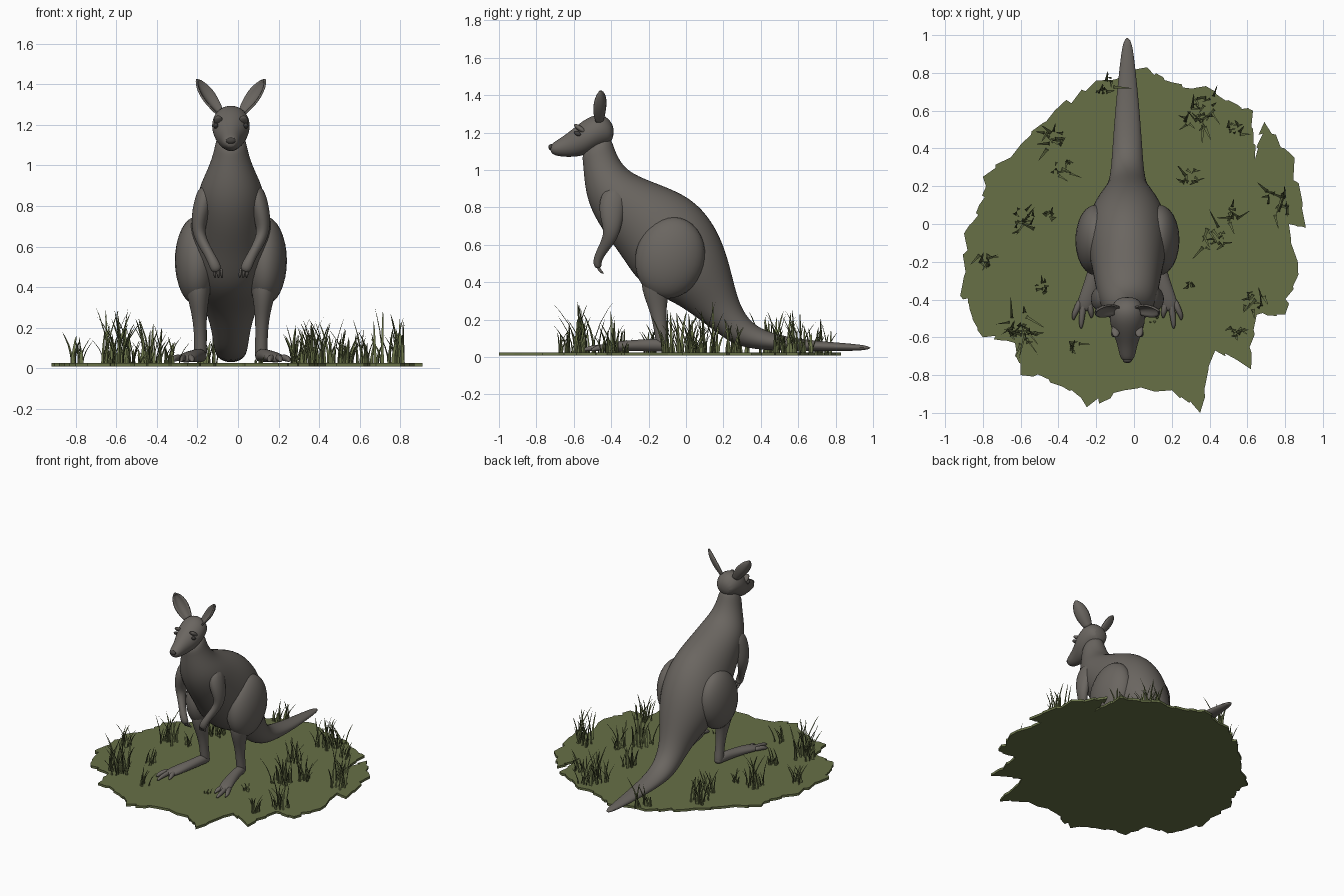
import bpy, bmesh, math, random
from mathutils import Vector

random.seed(7)
if "Cube" in bpy.data.objects:
    bpy.data.objects.remove(bpy.data.objects["Cube"])

MIDDLE = -0.035          # the animal stands a little off centre
FLOOR = 0.025


def material(name, r, g, b):
    m = bpy.data.materials.new(name)
    m.use_nodes = True
    m.diffuse_color = (r, g, b, 1)
    m.node_tree.nodes["Principled BSDF"].inputs["Base Color"].default_value = (r, g, b, 1)
    return m


FUR = material("grey_fur", 0.145, 0.132, 0.118)
DARK = material("dark_grey", 0.06, 0.055, 0.05)
GRASS = material("olive_grass", 0.135, 0.162, 0.062)


def finish(name, bm, mat, subdivide=0, x=0.0, smooth=True):
    bmesh.ops.recalc_face_normals(bm, faces=bm.faces)
    mesh = bpy.data.meshes.new(name)
    bm.to_mesh(mesh)
    bm.free()
    mesh.materials.append(mat)
    ob = bpy.data.objects.new(name, mesh)
    bpy.context.collection.objects.link(ob)
    ob.location.x = x
    if subdivide:
        ob.modifiers.new("Subdivision", "SUBSURF").levels = subdivide
        ob.modifiers["Subdivision"].render_levels = subdivide
    if smooth:
        bpy.ops.object.select_all(action="DESELECT")
        ob.select_set(True)
        bpy.context.view_layer.objects.active = ob
        bpy.ops.object.shade_smooth_by_angle(angle=math.radians(50))
    return ob


def loft(name, rings, mat=FUR, sides=12):
    """Skin elliptical rings, each given as centre, side vector and up vector."""
    bm = bmesh.new()
    loops = []
    for c, u, v in rings:
        angles = [2 * math.pi * i / sides for i in range(sides)]
        loops.append([bm.verts.new(c + 1.04 * (u * math.cos(a) + v * math.sin(a))) for a in angles])
    for a, b in zip(loops, loops[1:]):
        for i in range(sides):
            j = (i + 1) % sides
            bm.faces.new((a[i], a[j], b[j], b[i]))
    bm.faces.new(loops[0])
    bm.faces.new(loops[-1])
    return finish(name, bm, mat, 2, MIDDLE)


def profile_loft(name, rows):
    """Rows hold the upper and lower outline points (y, z) and the half width."""
    rings = []
    for yt, zt, yb, zb, w in rows:
        top, low = Vector((0, yt, zt)), Vector((0, yb, zb))
        rings.append(((top + low) / 2, Vector((w, 0, 0)), (top - low) / 2))
    return loft(name, rings)


def limb(name, side, path, sides=10):
    """Tube along points (x, y, z, half width, half depth)."""
    pts = [Vector((side * p[0], p[1], p[2])) for p in path]
    rings = []
    for i, p in enumerate(path):
        t = (pts[min(i + 1, len(pts) - 1)] - pts[max(i - 1, 0)]).normalized()
        u = Vector((1, 0, 0))
        u = (u - t * u.dot(t)).normalized()
        rings.append((pts[i], u * p[3], t.cross(u) * p[4]))
    return loft(name, rings, sides=sides)


def ball(name, centre, radii, mat=FUR, tilt=0.0):
    bm = bmesh.new()
    bmesh.ops.create_uvsphere(bm, u_segments=24, v_segments=16, radius=1)
    ob = finish(name, bm, mat)
    ob.location = (centre[0] + MIDDLE, centre[1], centre[2])
    ob.scale = radii
    ob.rotation_euler.x = tilt
    return ob


# Neck, trunk and tail in one flowing form
profile_loft("body_and_tail", [
    (-.41, 1.21, -.56, 1.10, .07), (-.385, 1.11, -.55, 1.04, .08),
    (-.34, 1.02, -.545, .95, .11), (-.26, .965, -.525, .82, .155),
    (-.12, .915, -.45, .68, .175), (.03, .85, -.35, .55, .20),
    (.14, .73, -.27, .42, .22), (.21, .58, -.17, .34, .205),
    (.25, .42, -.04, .28, .155), (.28, .30, .06, .21, .11),
    (.33, .20, .19, .11, .09), (.42, .135, .30, .04, .082),
    (.60, .095, .58, .03, .066), (.80, .078, .80, .03, .045),
    (.99, .062, 1.0, .036, .022)])

# Head from nose to nape
profile_loft("head", [
    (-.73, 1.13, -.725, 1.09, .025), (-.70, 1.153, -.69, 1.073, .043),
    (-.64, 1.19, -.62, 1.068, .054), (-.57, 1.25, -.55, 1.075, .084),
    (-.50, 1.295, -.50, 1.10, .097), (-.43, 1.298, -.44, 1.13, .085),
    (-.38, 1.23, -.39, 1.15, .05)])
ball("nose", (0, -.722, 1.122), (.024, .014, .016), DARK)


def ear(name, side):
    """Cupped leaf shape leaning up and outward."""
    bm = bmesh.new()
    base, tip = Vector((side * .05, -.46, 1.255)), Vector((side * .17, -.46, 1.425))
    across = Vector((side * .55, -.7, -.39)).normalized()
    axis = tip - base
    back = axis.cross(across).normalized()
    if back.y < 0:
        back = -back
    rows = []
    for w, t in [(.028, 0), (.043, .25), (.052, .5), (.043, .75), (.025, .92), (.004, 1)]:
        rows.append([bm.verts.new(base + axis * t + across * w * u + back * w * .6 * (1 - u * u))
                     for u in (-1, -.5, 0, .5, 1)])
    for a, b in zip(rows, rows[1:]):
        for i in range(4):
            bm.faces.new((a[i], a[i + 1], b[i + 1], b[i]))
    ob = finish(name, bm, FUR, 1, MIDDLE)
    ob.modifiers.new("Thickness", "SOLIDIFY").thickness = .01


# Paired parts
for side, label in ((1, "left"), (-1, "right")):
    ear(label + "_ear", side)
    ball(label + "_eye", (side * .074, -.58, 1.195), (.012, .02, .012), DARK, -.5)
    ball(label + "_brow", (side * .062, -.565, 1.22), (.022, .04, .014), FUR, -.6)
    ball(label + "_thigh", (side * .168, -.085, .53), (.108, .185, .22), FUR, -.25)
    limb(label + "_shin", side, [
        (.165, -.14, .46, .075, .11), (.16, -.165, .35, .055, .075),
        (.155, -.15, .26, .036, .046), (.15, -.137, .15, .03, .034),
        (.15, -.125, .06, .034, .036), (.15, -.12, .035, .025, .025)])
    limb(label + "_foot", side, [
        (.145, -.09, .05, .025, .022), (.152, -.14, .065, .036, .036),
        (.17, -.24, .062, .036, .032), (.20, -.36, .058, .046, .028),
        (.225, -.43, .05, .045, .022), (.232, -.46, .045, .03, .016)])
    # Three toes fan out from each foot
    for n, (x, y) in enumerate([(.19, -.50), (.245, -.555), (.285, -.51)]):
        start = .205 + .022 * n
        limb(f"{label}_toe_{n + 1}", side, [
            (start, -.40, .053, .018, .016), ((start + x) / 2, -.45, .052, .018, .018),
            (x, y + .025, .045, .014, .014), (x, y, .034, .005, .005)], 8)
    limb(label + "_arm", side, [
        (.11, -.37, .90, .045, .07), (.14, -.40, .80, .05, .075),
        (.163, -.395, .70, .036, .052), (.15, -.405, .635, .029, .038),
        (.105, -.455, .56, .023, .026), (.08, -.477, .51, .028, .024),
        (.068, -.468, .475, .026, .02)])
    # Fingers curl down and back
    for n in (-1, 0, 1):
        x = .066 + .017 * n
        limb(f"{label}_finger_{n + 2}", side, [
            (x, -.475, .495, .009, .01), (x - .004, -.462, .46, .009, .01),
            (x - .006, -.438, .445, .004, .004)], 6)


# Ragged patch of ground
outline = [
    (-.92, -.38), (-.9, -.05), (-.82, .1), (-.8, .25), (-.6, .42), (-.42, .6),
    (-.2, .76), (.07, .83), (.2, .75), (.38, .73), (.55, .63), (.63, .6),
    (.64, .34), (.69, .54), (.85, .35), (.91, -.02), (.82, 0), (.87, -.27),
    (.8, -.48), (.65, -.48), (.62, -.77), (.43, -.67), (.35, -1), (.2, -.88),
    (-.05, -.88), (-.25, -.97), (-.38, -.86), (-.6, -.8), (-.63, -.63),
    (-.8, -.6), (-.87, -.45)]
bm = bmesh.new()
rim = []
for i, p in enumerate(outline):
    a, b = Vector(p), Vector(outline[(i + 1) % len(outline)])
    rim.append(bm.verts.new((a.x, a.y, FLOOR)))
    for t in (.3, .36, .66, .72):
        q = a.lerp(b, t) * random.uniform(.97, 1.015)
        rim.append(bm.verts.new((q.x, q.y, FLOOR)))
top = bm.faces.new(rim)
lower = bmesh.ops.extrude_face_region(bm, geom=[top])["geom"]
for v in lower:
    if isinstance(v, bmesh.types.BMVert):
        v.co.z = .008
bmesh.ops.triangulate(bm, faces=[f for f in bm.faces if len(f.verts) > 4])
if not any(f.calc_center_median().z > FLOOR - .001 for f in bm.faces):
    bmesh.ops.triangulate(bm, faces=[bm.faces.new(rim)])
finish("ground_patch", bm, GRASS, smooth=False)


def blade(bm, root, heading, height, lean, width):
    """Curved tapering blade with a raised spine."""
    out = Vector((math.cos(heading), math.sin(heading), 0))
    side = Vector((-out.y, out.x, 0))
    rows = []
    for t in (0, .3, .6, .85):
        c = root + out * lean * t * t + Vector((0, 0, height * t))
        w = width * (1 - .75 * t)
        rows.append([bm.verts.new(p) for p in (c - side * w, c + out * w * .7, c + side * w)])
    tip = bm.verts.new(root + out * lean + Vector((0, 0, height)))
    for a, b in zip(rows, rows[1:]):
        for i in range(3):
            j = (i + 1) % 3
            bm.faces.new((a[i], a[j], b[j], b[i]))
    for i in range(3):
        bm.faces.new((rows[-1][i], rows[-1][(i + 1) % 3], tip))


# Grass tufts: x, y, tallest blade
tufts = [
    (-.15, .73, .2), (-.42, .45, .24), (-.38, .29, .2), (-.58, .02, .27),
    (-.78, -.19, .18), (-.62, -.53, .29), (-.56, -.6, .22), (-.32, -.66, .15),
    (-.5, -.34, .14), (.32, .56, .25), (.38, .62, .25), (.53, .5, .15),
    (.31, .25, .2), (.42, -.07, .26), (.54, .05, .2), (.76, .11, .3),
    (.64, -.42, .24), (.55, -.57, .15), (.3, -.33, .1), (-.45, .05, .12), (.1, -.5, .08)]
for n, (x, y, tall) in enumerate(tufts):
    bm = bmesh.new()
    for k in range(max(4, int(tall * 62))):
        spread = tall * .22
        root = Vector((x + random.uniform(-spread, spread), y + random.uniform(-spread, spread), .012))
        h = tall * random.uniform(.4, 1)
        blade(bm, root, random.uniform(0, math.tau), h, h * random.uniform(.1, .55),
              random.uniform(.007, .012))
    finish(f"grass_tuft_{n + 1}", bm, GRASS, smooth=False)
